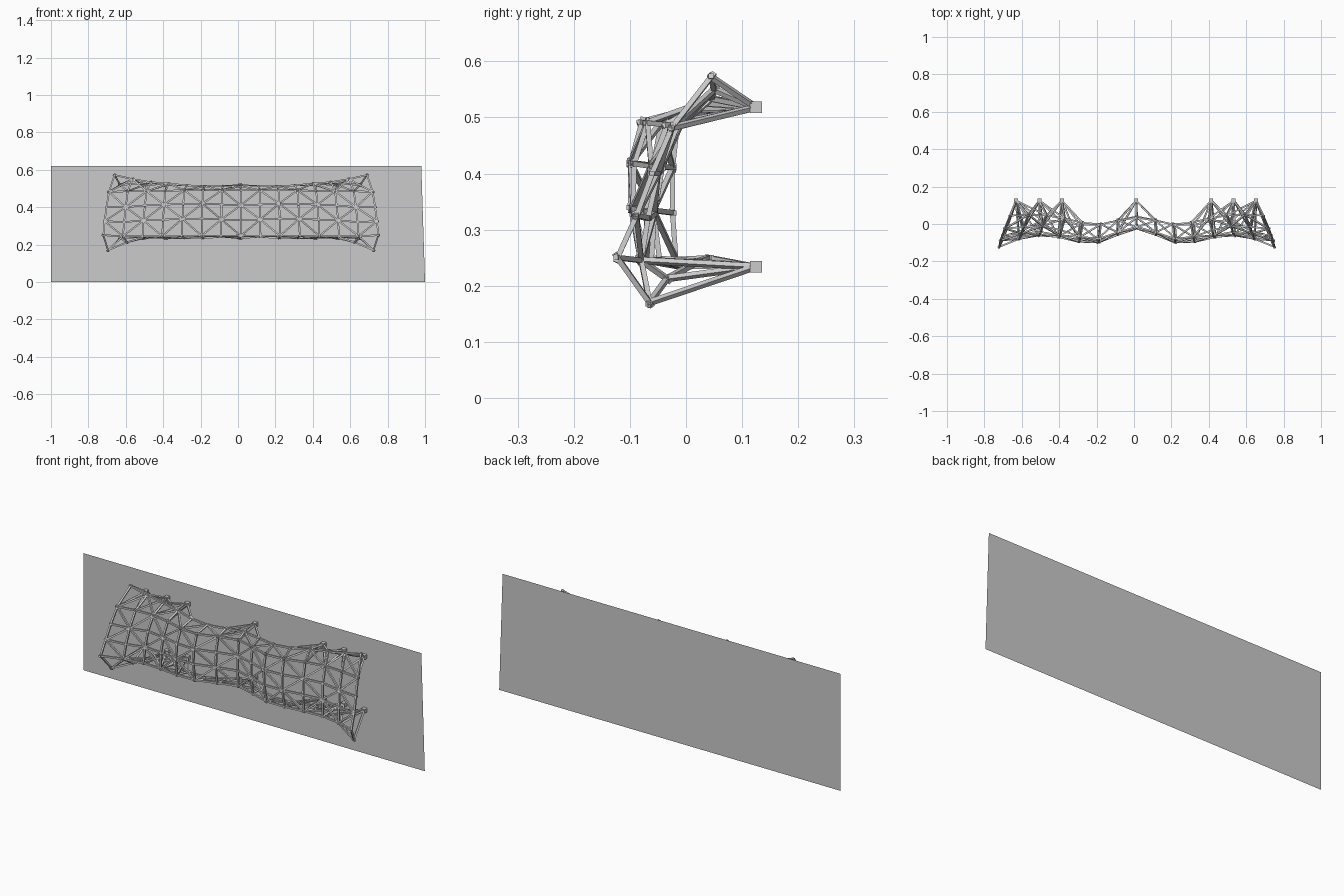
import bpy, bmesh, math
from mathutils import Vector, Matrix

if "Cube" in bpy.data.objects:
    bpy.data.objects.remove(bpy.data.objects["Cube"])

CX = 0.015          # symmetry line of the lattice
WALL_Y = 0.136
STEPS = 7           # bays on each side of the centre


def finish(bm, name):
    bmesh.ops.recalc_face_normals(bm, faces=bm.faces)
    mesh = bpy.data.meshes.new(name)
    bm.to_mesh(mesh)
    bm.free()
    obj = bpy.data.objects.new(name, mesh)
    bpy.context.collection.objects.link(obj)
    return obj


def strut(bm, a, b, w=0.009, over=0.009):
    """Square bar from a to b, running a little past both joints."""
    d = b - a
    z = d.normalized()
    y = Vector((0, 1, 0))
    y = (y - z * y.dot(z)).normalized()
    x = y.cross(z)
    m = Matrix((x, y, z)).transposed().to_4x4()
    m.translation = (a + b) / 2
    bmesh.ops.create_cube(bm, size=1, matrix=m @ Matrix.Diagonal(
        (w, w, d.length + 2 * over, 1)))


# Key cross-sections (y, z) from top edge to bottom edge, at distance t from centre
KEYS = [
    (0.0, [(0.035, .512), (-.015, .490), (-.024, .41), (-.024, .33), (-.018, .247), (0.04, .250)]),
    (0.33, [(-.005, .512), (-.085, .492), (-.106, .42), (-.106, .34), (-.088, .247), (-.01, .232)]),
    (0.70, [(0.045, .532), (-.010, .485), (-.042, .41), (-.055, .33), (-.060, .245), (0.025, .245)]),
    (0.86, [(0.050, .550), (-.015, .485), (-.050, .40), (-.068, .32), (-.080, .245), (-.035, .212)]),
    (1.0, [(0.045, .572), (-.025, .482), (-.060, .40), (-.088, .325), (-.122, .250), (-.065, .170)]),
]
ROW_REACH = [.675, .705, .718, .728, .735, .710]
ROWS = len(ROW_REACH)


def node(i, j):
    t = abs(i) / STEPS
    for (t0, s0), (t1, s1) in zip(KEYS, KEYS[1:]):
        if t <= t1 + 1e-6:
            f = (t - t0) / (t1 - t0)
            if t1 < 0.8:
                f = f * f * (3 - 2 * f) * 0.5 + f * 0.5
            y = s0[j][0] + (s1[j][0] - s0[j][0]) * f
            z = s0[j][1] + (s1[j][1] - s0[j][1]) * f
            break
    x = CX + math.copysign(t * ROW_REACH[j], i)
    return Vector((x, y, z))


grid = {(i, j): node(i, j) for i in range(-STEPS, STEPS + 1) for j in range(ROWS)}

# Triangulated lattice skin
bm = bmesh.new()
for (i, j), p in grid.items():
    if (i, j + 1) in grid:
        strut(bm, p, grid[i, j + 1])
    if (i + 1, j) in grid:
        strut(bm, p, grid[i + 1, j])
    if (i + 1, j + 1) in grid:
        if (i + j) % 2 == 0:
            strut(bm, p, grid[i + 1, j + 1])
        else:
            strut(bm, grid[i + 1, j], grid[i, j + 1])
finish(bm, "lattice_struts")

# Wall blocks with fans of legs out to the nearest lattice joints
blocks = bmesh.new()
legs = bmesh.new()
for z, rows in ((0.518, (0, 1)), (0.234, (ROWS - 1, ROWS - 2))):
    for x in (-.63, -.505, -.385, .012, .413, .533, .652):
        c = Vector((x, 0.125, z))
        bmesh.ops.create_cube(blocks, size=0.021, matrix=Matrix.Translation(c))
        near = sorted((p for (i, j), p in grid.items() if j in rows),
                      key=lambda p: (p - c).length)
        for p in near[:5]:
            strut(legs, c, p, over=0.006)
finish(blocks, "wall_blocks")
finish(legs, "support_legs")

# Wall panel behind, a thin sheet with a slightly leaning right edge
bm = bmesh.new()
bm.faces.new([bm.verts.new((x, WALL_Y, z)) for x, z in
              ((-1, 0), (1, 0), (0.98, 0.62), (-1, 0.62))])
finish(bm, "wall_panel")
